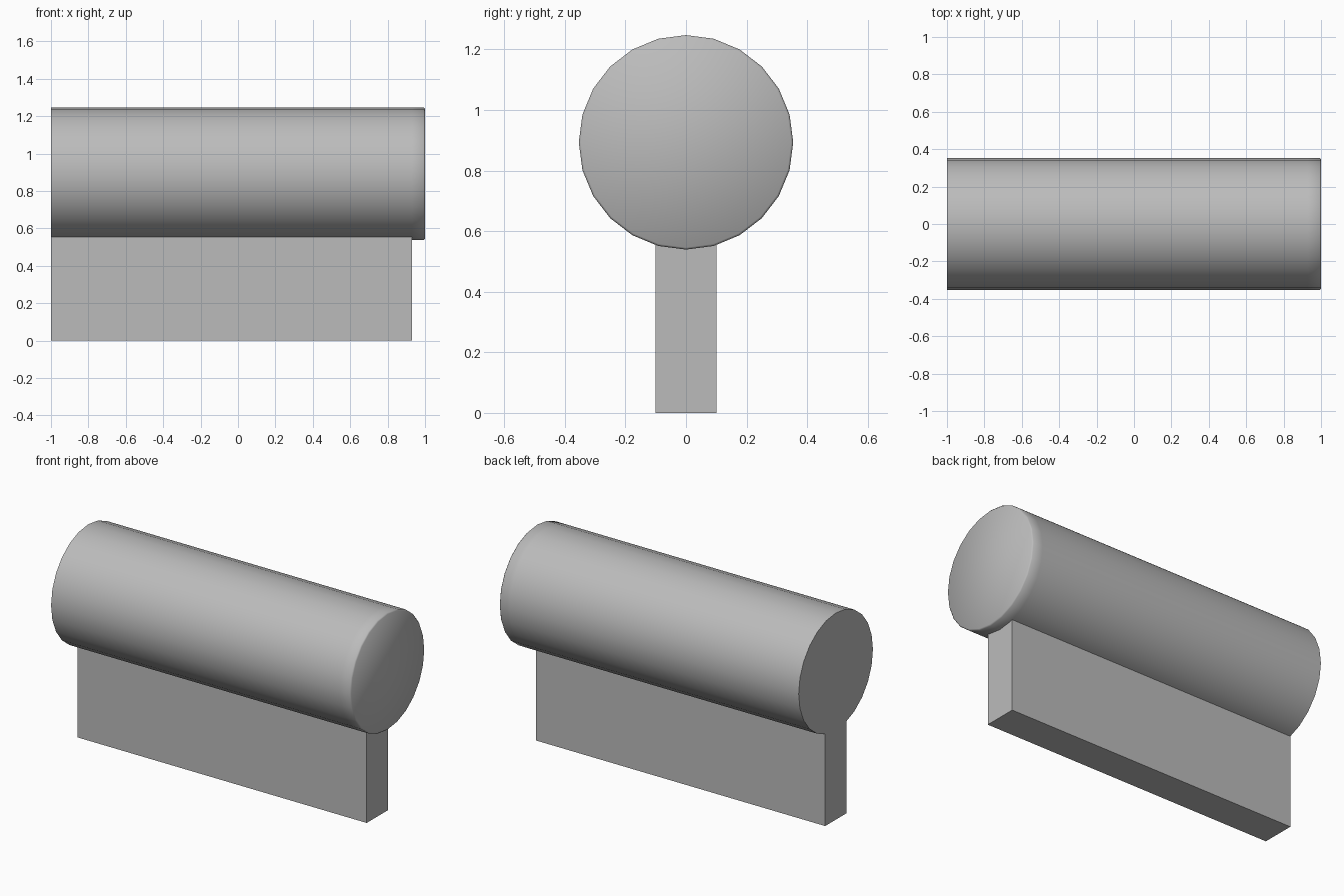
import bpy, bmesh, math

cube = bpy.data.objects.get("Cube")
if cube:
    bpy.data.objects.remove(cube, do_unlink=True)

SIDES, RADIUS, AXIS_Z = 24, 0.354, 0.893

grey = bpy.data.materials.new("plain grey")
grey.use_nodes = True
colour = (0.5, 0.5, 0.5, 1)
grey.diffuse_color = colour
grey.node_tree.nodes["Principled BSDF"].inputs["Base Color"].default_value = colour


def finish(name, bm):
    bmesh.ops.recalc_face_normals(bm, faces=bm.faces)
    mesh = bpy.data.meshes.new(name)
    bm.to_mesh(mesh)
    bm.free()
    mesh.materials.append(grey)
    obj = bpy.data.objects.new(name, mesh)
    bpy.context.collection.objects.link(obj)
    return obj


# Roller: rings along x, with a slightly softened left-hand end
bm = bmesh.new()
rings = []
for x, r in [(-1, RADIUS), (0.93, RADIUS), (0.993, RADIUS), (1, RADIUS - 0.007)]:
    angles = [2 * math.pi * i / SIDES for i in range(SIDES)]
    rings.append([bm.verts.new((x, r * math.sin(a), AXIS_Z + r * math.cos(a))) for a in angles])
for a, b in zip(rings, rings[1:]):
    for i in range(SIDES):
        j = (i + 1) % SIDES
        bm.faces.new((a[i], a[j], b[j], b[i]))
caps = [bm.faces.new(rings[0]), bm.faces.new(rings[-1])]
for f in bm.faces:
    f.smooth = True
for e in caps[0].edges:
    e.smooth = False
finish("roller", bm)

# Upright support: flat block whose top is hidden inside the roller
bm = bmesh.new()
bmesh.ops.create_cube(bm, size=1)
bmesh.ops.scale(bm, vec=(1.93, 0.202, 0.57), verts=bm.verts)
bmesh.ops.translate(bm, vec=(-0.035, 0, 0.285), verts=bm.verts)
finish("support", bm)
